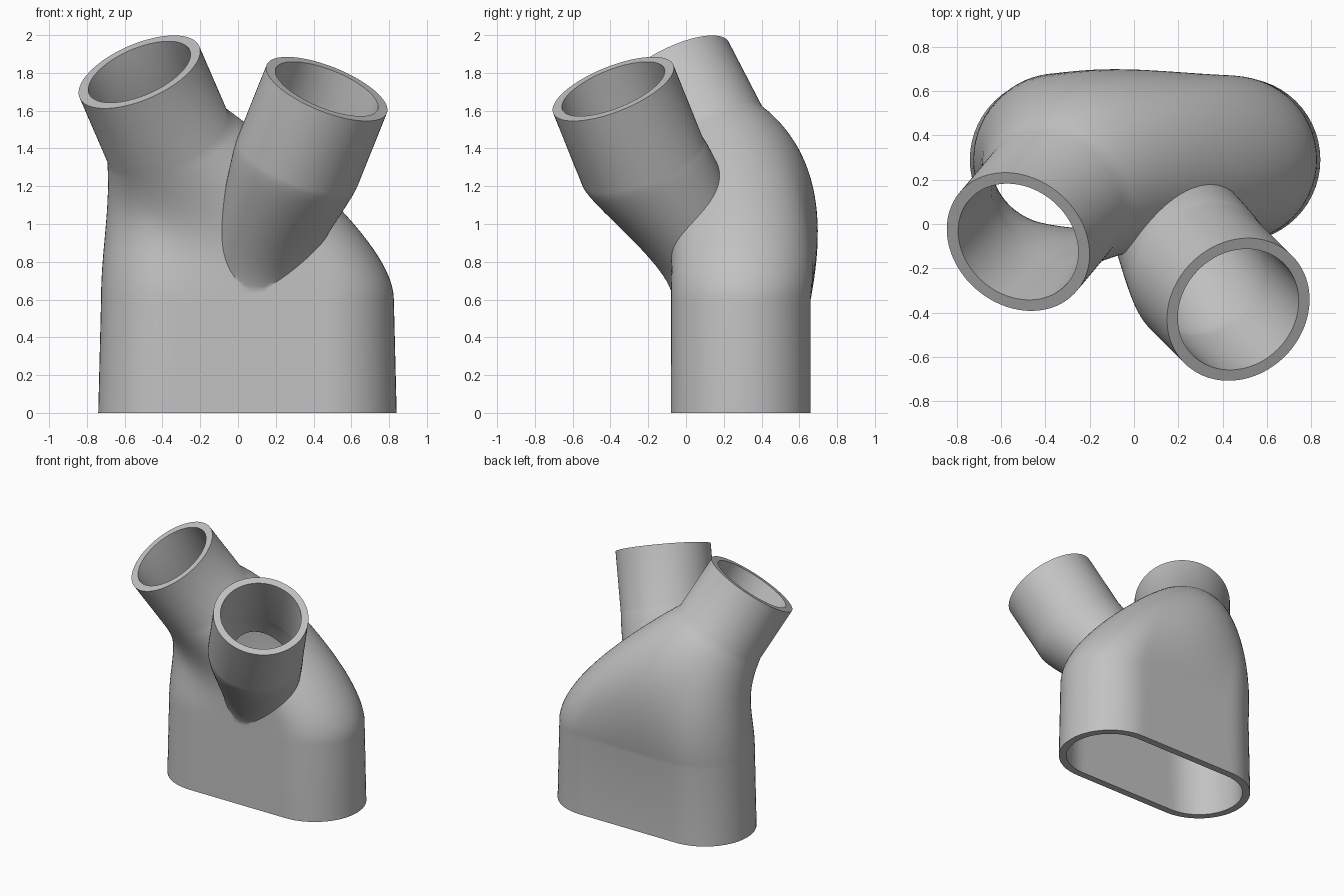
import bpy, bmesh, math
from mathutils import Vector

cube = bpy.data.objects.get("Cube")
if cube:
    bpy.data.objects.remove(cube)

N = 96        # points around each section
STEPS = 24    # sections along each blend
UP = Vector((0, 0, 1))

grey = bpy.data.materials.new("plain_grey")
grey.use_nodes = True
grey.diffuse_color = (0.54, 0.54, 0.54, 1)
grey.node_tree.nodes["Principled BSDF"].inputs["Base Color"].default_value = (0.54, 0.54, 0.54, 1)


def outline(h, r):
    """Stadium evenly spaced by length; h is half the straight (0 = circle)."""
    q, pts = math.pi * r / 2, []
    for i in range(N):
        s = (4 * q + 4 * h) * i / N
        if s < q:
            c, a = h, s / r
        elif s < q + 2 * h:
            c, a = h - (s - q), math.pi / 2
        elif s < 3 * q + 2 * h:
            c, a = -h, (s - 2 * h) / r
        elif s < 3 * q + 4 * h:
            c, a = -h + (s - 3 * q - 2 * h), -math.pi / 2
        else:
            c, a = h, (s - 4 * h) / r
        pts.append((c + r * math.cos(a), r * math.sin(a)))
    return pts


def ring(center, normal, h, r):
    n = Vector(normal).normalized()
    u = (Vector((1, 0, 0)) - n * n.x).normalized()
    v = n.cross(u)
    return [Vector(center) + u * x + v * y for x, y in outline(h, r)]


def blend(low, high, lower_pull, upper_pull):
    """Sections curving from a level ring into a tilted one.
    Each pull gives the handle offset for a direction (cos, sin)."""
    rings = []
    for k in range(STEPS + 1):
        t = k / STEPS
        s = 1 - t
        row = []
        for i, (p, q) in enumerate(zip(low, high)):
            a = math.tau * i / N
            side, back = 0.5 + 0.5 * math.cos(a), (0.5 + 0.5 * math.sin(a)) ** 2
            c1 = p + lower_pull(side, back)
            c2 = q + upper_pull(side, back)
            row.append(p * s**3 + c1 * 3 * s * s * t + c2 * 3 * s * t * t + q * t**3)
        rings.append(row)
    return rings


def loft(name, rings):
    bm = bmesh.new()
    rows = [[bm.verts.new(p) for p in row] for row in rings]
    for lo, hi in zip(rows, rows[1:]):
        for i in range(N):
            j = (i + 1) % N
            bm.faces.new((lo[i], lo[j], hi[j], hi[i]))
    bm.faces.new(rows[0][::-1])
    bm.faces.new(rows[-1])
    bmesh.ops.recalc_face_normals(bm, faces=bm.faces)
    mesh = bpy.data.meshes.new(name)
    bm.to_mesh(mesh)
    bm.free()
    mesh.materials.append(grey)
    ob = bpy.data.objects.new(name, mesh)
    bpy.context.collection.objects.link(ob)
    return ob


def main_pipe(name, wall, extra):
    """Oval base whose rounded shoulder narrows into the right outlet."""
    axis = Vector((-0.36, -0.43, 0.83)).normalized()
    end = Vector((-0.522, -0.08, 1.805))
    joint, r = end - axis * 0.42, 0.345 - wall
    base = ring((0.05, 0.29, -extra), UP, 0.42, 0.37 - wall)
    low = ring((0.05, 0.29, 0.6), UP, 0.405, 0.37 - wall)
    high = ring(joint, axis, 0, r)
    top = ring(end + axis * extra, axis, 0, r)
    shoulder = blend(low, high,
                     lambda side, back: Vector((0, 0.05 * back, 0.27)),
                     lambda side, back: Vector((0.02 + 0.37 * side, 0.13 + 0.23 * back, -0.27)))
    return loft(name, [base] + shoulder + [top])


def branch_pipe(name, wall, extra):
    """Branch that leaves the front of the base and ends in the left outlet."""
    axis = Vector((0.35, -0.35, 0.87)).normalized()
    end = Vector((0.47, -0.385, 1.715))
    joint, r = end - axis * 0.44, 0.343 - wall
    low = ring((0.09, 0.17, 0.6), UP, 0, 0.24 - wall)
    high = ring(joint, axis, 0, r)
    top = ring(end + axis * extra, axis, 0, r)
    neck = blend(low, high,
                 lambda side, back: UP * 0.17,
                 lambda side, back: Vector((0, 0.04 * back, 0)) - axis * 0.12)
    return loft(name, neck + [top])


def combine(target, other, operation):
    other.hide_render = True
    mod = target.modifiers.new(operation.lower(), "BOOLEAN")
    mod.operation, mod.solver, mod.object = operation, "EXACT", other
    bpy.context.view_layer.objects.active = target
    bpy.ops.object.modifier_apply(modifier=mod.name)
    bpy.data.objects.remove(other)


# Outer shell, then the two bores
manifold = main_pipe("pipe_manifold", 0, 0)
combine(manifold, branch_pipe("branch_shell", 0, 0), "UNION")
combine(manifold, main_pipe("main_bore", 0.055, 0.03), "DIFFERENCE")
combine(manifold, branch_pipe("branch_bore", 0.052, 0.03), "DIFFERENCE")

# Smooth walls with crisp rims
bpy.ops.object.select_all(action="DESELECT")
manifold.select_set(True)
bpy.context.view_layer.objects.active = manifold
bpy.ops.object.shade_smooth_by_angle(angle=math.radians(35))
